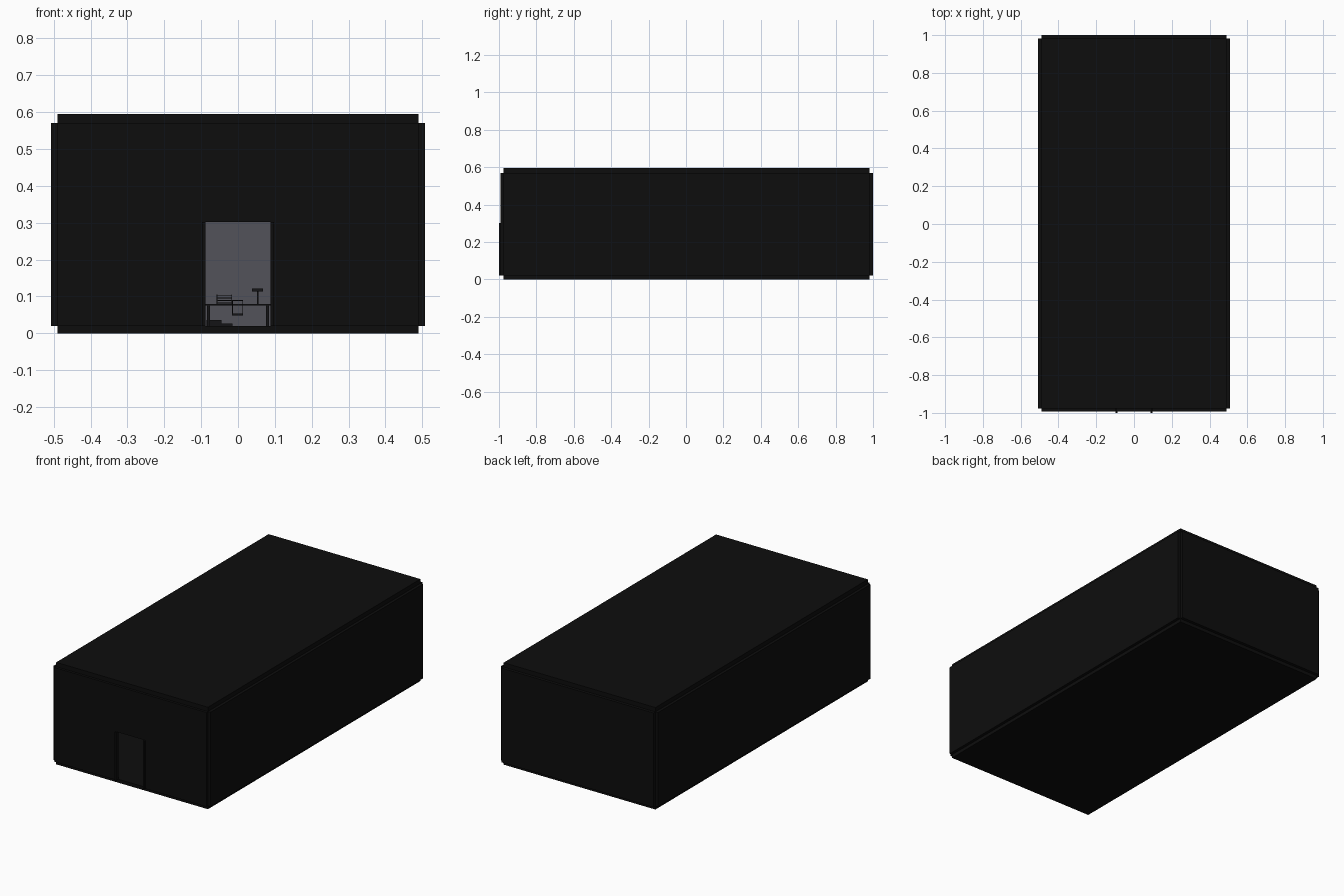
import bpy

if "Cube" in bpy.data.objects:
    bpy.data.objects.remove(bpy.data.objects["Cube"])


def material(name, rgb):
    m = bpy.data.materials.new(name)
    m.diffuse_color = (*rgb, 1)
    m.use_nodes = True
    m.node_tree.nodes["Principled BSDF"].inputs["Base Color"].default_value = m.diffuse_color
    return m


black = material("black", (0.004, 0.004, 0.004))
grey = material("slate grey", (0.085, 0.085, 0.1))
dark = material("charcoal", (0.007, 0.007, 0.008))


def box(name, x0, x1, y0, y1, z0, z1, mat=black):
    bpy.ops.mesh.primitive_cube_add(
        size=1, location=((x0 + x1) / 2, (y0 + y1) / 2, (z0 + z1) / 2))
    o = bpy.context.object
    o.name = name
    o.scale = (x1 - x0, y1 - y0, z1 - z0)
    bpy.ops.object.transform_apply(location=False, rotation=False, scale=True)
    o.data.materials.append(mat)
    return o


# Room shell: slabs whose edges leave small stepped corners
Y0, Y1 = -0.977, 0.982
box("floor", -0.49, 0.49, Y0, Y1, 0, 0.02)
box("ceiling", -0.49, 0.49, Y0, Y1, 0.57, 0.595)
box("back_wall", -0.49, 0.49, Y1, 1.0, 0.02, 0.57)
for s, side in ((-1, "left"), (1, "right")):
    a, b = sorted((s * 0.49, s * 0.507))
    box(side + "_wall", a, b, Y0, Y1, 0.02, 0.57)
    a, b = sorted((s * 0.097, s * 0.49))
    box(side + "_front_wall", a, b, -0.992, Y0, 0.02, 0.57)
    # Door jamb, standing slightly proud of the wall
    a, b = sorted((s * 0.088, s * 0.098))
    box(side + "_door_jamb", a, b, -1.0, Y0, 0.02, 0.302)
    # Grey inner lining
    a, b = sorted((s * 0.485, s * 0.49))
    box(side + "_wall_lining", a, b, Y0, Y1, 0.02, 0.57, grey)
box("door_lintel", -0.096, 0.096, -0.992, Y0, 0.302, 0.57)
box("back_wall_lining", -0.485, 0.485, 0.977, Y1, 0.02, 0.57, grey)

# Desk facing the door
DY = -0.72
box("desk_top", -0.088, 0.09, DY, DY + 0.09, 0.075, 0.08, dark)
for x in (-0.084, 0.076):
    for y in (DY + 0.004, DY + 0.08):
        box("desk_leg", x, x + 0.008, y, y + 0.006, 0.02, 0.075, dark)

# Desk lamp
box("lamp_post", 0.051, 0.055, DY + 0.045, DY + 0.049, 0.08, 0.114, dark)
box("lamp_head", 0.038, 0.068, DY + 0.037, DY + 0.057, 0.114, 0.122, dark)

# Stacked trays on the desk
for i in range(4):
    z = 0.081 + i * 0.007
    box("paper_tray", -0.058, -0.016, DY + 0.03, DY + 0.07, z, z + 0.002, dark)
for x in (-0.058, -0.018):
    box("tray_side", x, x + 0.002, DY + 0.03, DY + 0.07, 0.08, 0.105, dark)

# Chair frame with an open back
CY = DY - 0.05
box("chair_seat", -0.016, 0.014, CY, CY + 0.03, 0.048, 0.053, dark)
for x in (-0.016, 0.012):
    box("chair_back_post", x, x + 0.002, CY, CY + 0.002, 0.053, 0.09, dark)
box("chair_back_rail", -0.016, 0.014, CY, CY + 0.002, 0.087, 0.09, dark)

# Low crate on the floor
box("crate", -0.086, -0.045, DY + 0.02, DY + 0.06, 0.02, 0.036, dark)
box("crate_step", -0.045, -0.015, DY + 0.02, DY + 0.06, 0.02, 0.026, dark)
